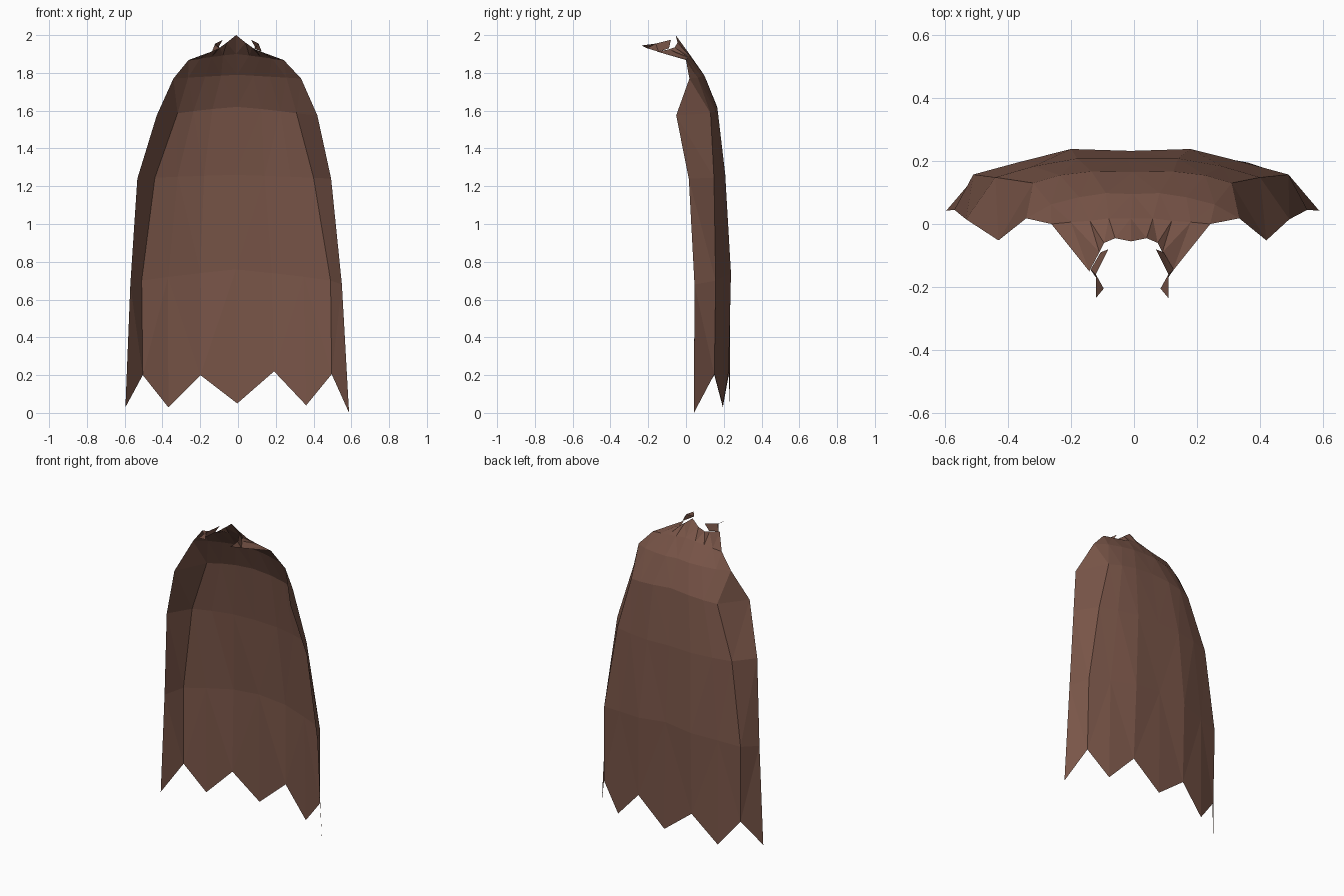
import bpy
import bmesh

cube = bpy.data.objects.get("Cube")
if cube:
    bpy.data.objects.remove(cube, do_unlink=True)

# One cloth colour
brown = bpy.data.materials.new("brown cloth")
brown.use_nodes = True
colour = (0.191, 0.091, 0.065, 1.0)
brown.diffuse_color = colour
bsdf = brown.node_tree.nodes["Principled BSDF"]
bsdf.inputs["Base Color"].default_value = colour
bsdf.inputs["Roughness"].default_value = 0.9


def make_object(name, bm):
    mesh = bpy.data.meshes.new(name)
    bm.to_mesh(mesh)
    bm.free()
    mesh.materials.append(brown)
    obj = bpy.data.objects.new(name, mesh)
    bpy.context.collection.objects.link(obj)
    return obj


# Ragged hem heights from the right edge to the left edge
HEM = [0.03, 0.20, 0.03, 0.20, 0.05, 0.22, 0.04, 0.205, 0.0]

# Half sections: edge height, centre height, sideways shift,
# then (x, y) from the front edge round to the middle of the back
SECTIONS = [
    (0, 0, -0.004, [(.592, .042), (.50, .15), (.365, .195), (.195, .226), (0, .232)]),
    (.68, .76, -.010, [(.560, .045), (.50, .157), (.36, .195), (.19, .238), (0, .232)]),
    (1.24, 1.26, -.020, [(.513, .015), (.42, .148), (.30, .183), (.16, .208), (0, .208)]),
    (1.575, 1.62, -.005, [(.425, -.052), (.315, .13), (.23, .155), (.13, .167), (0, .165)]),
    (1.77, 1.79, -.004, [(.338, .018), (.26, .062), (.17, .085), (.085, .098), (0, .095)]),
    (1.868, 1.90, -.010, [(.252, .0), (.19, .006), (.13, .01), (.07, .018), (0, .018)]),
]

# Cape sheet: mirrored sections joined row by row
bm = bmesh.new()
rows = []
for i, (z_edge, z_mid, shift, half) in enumerate(SECTIONS):
    points = [(-x, y) for x, y in half] + half[-2::-1]
    row = []
    for j, (x, y) in enumerate(points):
        t = 1 - abs(j - 4) / 4
        z = HEM[j] if i == 0 else z_edge + (z_mid - z_edge) * t
        row.append(bm.verts.new((x + shift, y, z)))
    rows.append(row)

# Gathered collar, drawn forward at both sides and peaked in the middle
collar = [(.132, -.15, 1.912), (.10, -.09, 1.925), (.085, -.06, 1.935),
          (.05, -.045, 1.96), (0, -.055, 2.0)]
points = [(-x, y, z) for x, y, z in collar] + collar[-2::-1]
rows.append([bm.verts.new((x - .01, y, z)) for x, y, z in points])

for low, high in zip(rows, rows[1:]):
    for j in range(8):
        bm.faces.new((low[j + 1], low[j], high[j], high[j + 1]))
# Fold each quad along the diagonal that leans toward the middle
bmesh.ops.triangulate(bm, faces=bm.faces[:], quad_method='SHORT_EDGE')
make_object("cape", bm)

# Clasp tabs: small folded points at the front of the collar
TAB = [(.132, -.145, 1.912), (.10, -.09, 1.93), (.075, -.08, 1.975),
       (.115, -.16, 1.955), (.09, -.205, 1.93), (.115, -.235, 1.945)]
for name, side in (("left_clasp_tab", 1), ("right_clasp_tab", -1)):
    bm = bmesh.new()
    v = [bm.verts.new((side * x - .006, y, z)) for x, y, z in TAB]
    for face in ((0, 1, 3), (1, 2, 3), (0, 3, 4), (3, 5, 4)):
        ids = face if side > 0 else face[::-1]
        bm.faces.new([v[k] for k in ids])
    make_object(name, bm)
